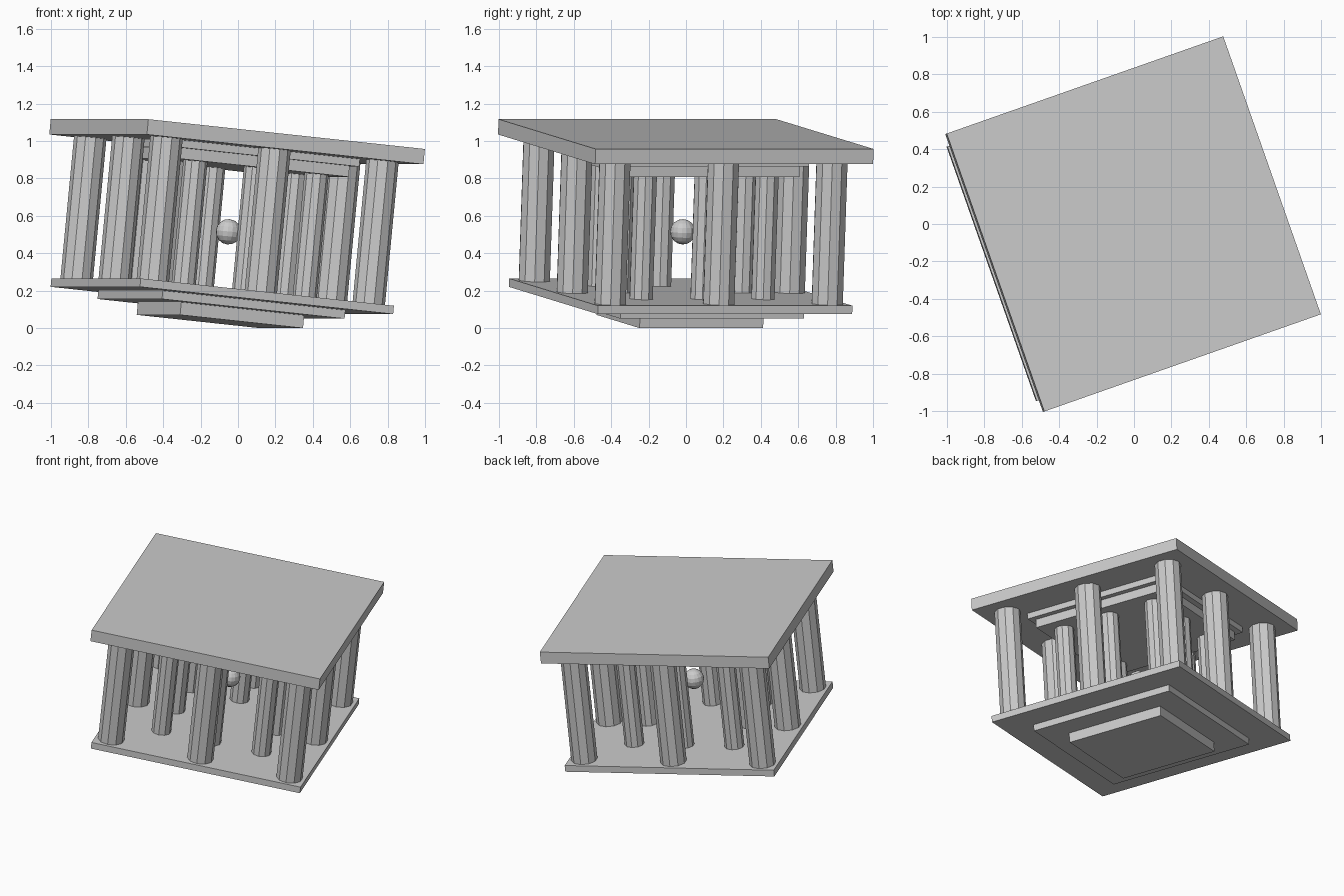
import bpy
from math import radians
from mathutils import Matrix, Vector

default = bpy.data.objects.get("Cube")
if default:
    bpy.data.objects.remove(default, do_unlink=True)

stone = bpy.data.materials.new("grey_stone")
stone.use_nodes = True
GREY = (0.6, 0.6, 0.6, 1)
stone.diffuse_color = GREY
stone.node_tree.nodes["Principled BSDF"].inputs["Base Color"].default_value = GREY

# The whole pavilion leans; its local origin is the centre of the floor
LEAN = (Matrix.Translation((-0.082, -0.028, 0.1925))
        @ Matrix.Rotation(radians(19.36), 4, "Z")
        @ Matrix.Rotation(radians(5.8), 4, "Y"))


def finish(name, local):
    obj = bpy.context.object
    obj.name = name
    obj.data.materials.append(stone)
    obj.matrix_world = LEAN @ local
    return obj


def slab(name, side, bottom, top):
    bpy.ops.mesh.primitive_cube_add(size=1)
    finish(name, Matrix.Translation((0, 0, (bottom + top) / 2))
           @ Matrix.Diagonal((side, side, top - bottom, 1)))


def column_ring(name, offset, radius, height):
    spots = [(i, j) for i in (-1, 0, 1) for j in (-1, 0, 1) if (i, j) != (0, 0)]
    for n, (i, j) in enumerate(spots, 1):
        bpy.ops.mesh.primitive_cylinder_add(vertices=10, radius=radius, depth=height)
        finish(f"{name}_{n}", Matrix.Translation((i * offset, j * offset, height / 2)))


# Stepped base
slab("floor", 1.442, -0.045, 0)
slab("upper_base_step", 1.04, -0.09, -0.045)
slab("lower_base_step", 0.7, -0.158, -0.09)

# Roof with a stepped ceiling
slab("roof", 1.575, 0.767, 0.849)
slab("upper_ceiling_step", 1.04, 0.727, 0.767)
slab("lower_ceiling_step", 0.96, 0.668, 0.727)

# Two square rings of columns
column_ring("outer_column", 0.615, 0.087, 0.767)
column_ring("inner_column", 0.345, 0.065, 0.668)

# Floating ball in the middle
bpy.ops.mesh.primitive_uv_sphere_add(segments=16, ring_count=8, radius=0.068)
finish("centre_ball", Matrix.Translation((0, 0, 0.324)))
